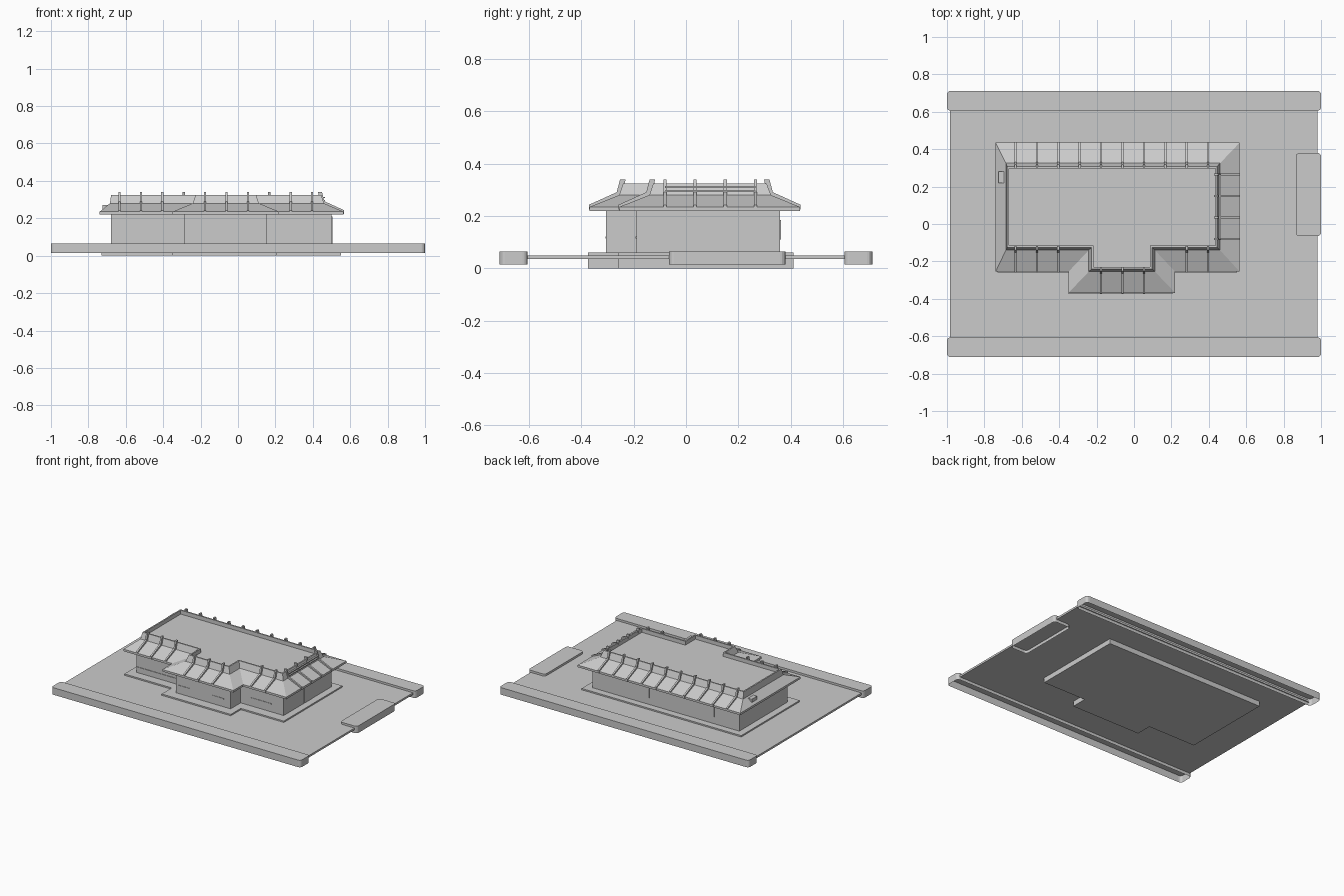
import bpy, bmesh
from mathutils import Vector

if "Cube" in bpy.data.objects:
    bpy.data.objects.remove(bpy.data.objects["Cube"])


def finish(name, bm):
    bmesh.ops.recalc_face_normals(bm, faces=bm.faces)
    me = bpy.data.meshes.new(name)
    bm.to_mesh(me)
    bm.free()
    ob = bpy.data.objects.new(name, me)
    bpy.context.collection.objects.link(ob)
    return ob


def box(name, x, y, z, round_r=0, open_bottom=False):
    bm = bmesh.new()
    bmesh.ops.create_cube(bm, size=1)
    for v in bm.verts:
        v.co = Vector([r[0] if c < 0 else r[1] for r, c in zip((x, y, z), v.co)])
    if round_r:
        edges = [e for e in bm.edges if abs(e.verts[0].co.z - e.verts[1].co.z) > 1e-4]
        bmesh.ops.bevel(bm, geom=edges, offset=round_r, segments=4, profile=0.5, affect='EDGES')
    bm.normal_update()
    if open_bottom:
        low = [f for f in bm.faces if f.calc_center_median().z < z[0] + 1e-4]
        bmesh.ops.delete(bm, geom=low, context='FACES_ONLY')
    return finish(name, bm)


def outline(x0, x1, y0, y1, bx0, bx1, by):
    """Rectangular plan with a bay projecting from the front."""
    return [(x0, y0), (bx0, y0), (bx0, by), (bx1, by), (bx1, y0), (x1, y0), (x1, y1), (x0, y1)]


def loft(name, rings):
    """Stack plan outlines at given heights, capped at both ends."""
    bm = bmesh.new()
    loops = [[bm.verts.new((x, y, z)) for x, y in pts] for pts, z in rings]
    for a, b in zip(loops, loops[1:]):
        for i in range(len(a)):
            j = (i + 1) % len(a)
            bm.faces.new((a[i], a[j], b[j], b[i]))
    bm.faces.new(loops[0])
    bm.faces.new(loops[-1])
    return finish(name, bm)


# Site: lot slab, front and back curb strips, side island
box("lot_slab", (-0.985, 0.98), (-0.612, 0.612), (0.036, 0.05))
box("front_curb", (-1, 1), (-0.712, -0.605), (0.014, 0.065), 0.02, True)
box("back_curb", (-1, 1), (0.605, 0.712), (0.014, 0.065), 0.02, True)
box("side_island", (0.865, 1), (-0.065, 0.38), (0.014, 0.065), 0.02, True)

# Building base and walls
base = outline(-0.73, 0.55, -0.26, 0.41, -0.35, 0.205, -0.375)
loft("foundation", [(base, 0), (base, 0.06)])
wall = outline(-0.68, 0.50, -0.19, 0.36, -0.285, 0.155, -0.305)
loft("walls", [(wall, 0.055), (wall, 0.222)])

# Two-pitch roof with parapet and sunken deck
eave = outline(-0.74, 0.565, -0.255, 0.435, -0.35, 0.22, -0.368)
knee = outline(-0.685, 0.46, -0.14, 0.325, -0.242, 0.112, -0.255)
rim = outline(-0.678, 0.445, -0.125, 0.308, -0.226, 0.096, -0.24)
inner = outline(-0.668, 0.435, -0.115, 0.298, -0.216, 0.086, -0.23)
loft("roof", [(eave, 0.22), (eave, 0.235), (knee, 0.28), (rim, 0.325),
              (inner, 0.325), (inner, 0.297)])

# Roof ribs: profile is (distance in from the eave, height)
PROFILE = [(-0.003, 0.224), (-0.003, 0.243), (0.103, 0.291), (0.116, 0.34),
           (0.137, 0.34), (0.128, 0.30), (0.115, 0.27), (0.01, 0.224)]


def rib(name, origin, inward, side, w=0.006):
    bm = bmesh.new()
    ends = []
    for s in (-w, w):
        ends.append([bm.verts.new((origin[0] + inward[0] * d + side[0] * s,
                                   origin[1] + inward[1] * d + side[1] * s, z))
                     for d, z in PROFILE])
    a, b = ends
    for i in range(len(a)):
        j = (i + 1) % len(a)
        bm.faces.new((a[i], a[j], b[j], b[i]))
    bm.faces.new(a)
    bm.faces.new(b)
    return finish(name, bm)


for i in range(10):
    x = -0.633 + i * 0.1143
    rib("back_rib", (x, 0.435), (0, -1), (1, 0))
    if i not in (3, 7):
        y = -0.368 if 3 < i < 7 else -0.255
        rib("front_rib", (x, y), (0, 1), (1, 0))
for i in range(4):
    rib("side_rib", (0.565, -0.08 + i * 0.115), (-1, 0), (0, 1))

# Light rails along the right side parapet
for z in (0.292, 0.308):
    box("side_rail", (0.455, 0.466), (-0.08, 0.265), (z, z + 0.007))

# Doors, windows and sills set slightly proud of the walls
box("side_door", (0.495, 0.504), (0.045, 0.135), (0.062, 0.21))
for x in (-0.44, 0.08):
    box("back_door", (x - 0.04, x + 0.04), (0.355, 0.364), (0.11, 0.185))
for x in (-0.22, 0.05):
    box("bay_sill", (x - 0.05, x + 0.05), (-0.308, -0.30), (0.115, 0.121))
box("front_ledge", (-0.68, -0.285), (-0.194, -0.185), (0.06, 0.1))
box("right_sill", (0.24, 0.40), (-0.193, -0.185), (0.115, 0.121))

# Vent box on the left roof slope
box("vent_box", (-0.724, -0.675), (0.22, 0.28), (0.225, 0.272))
